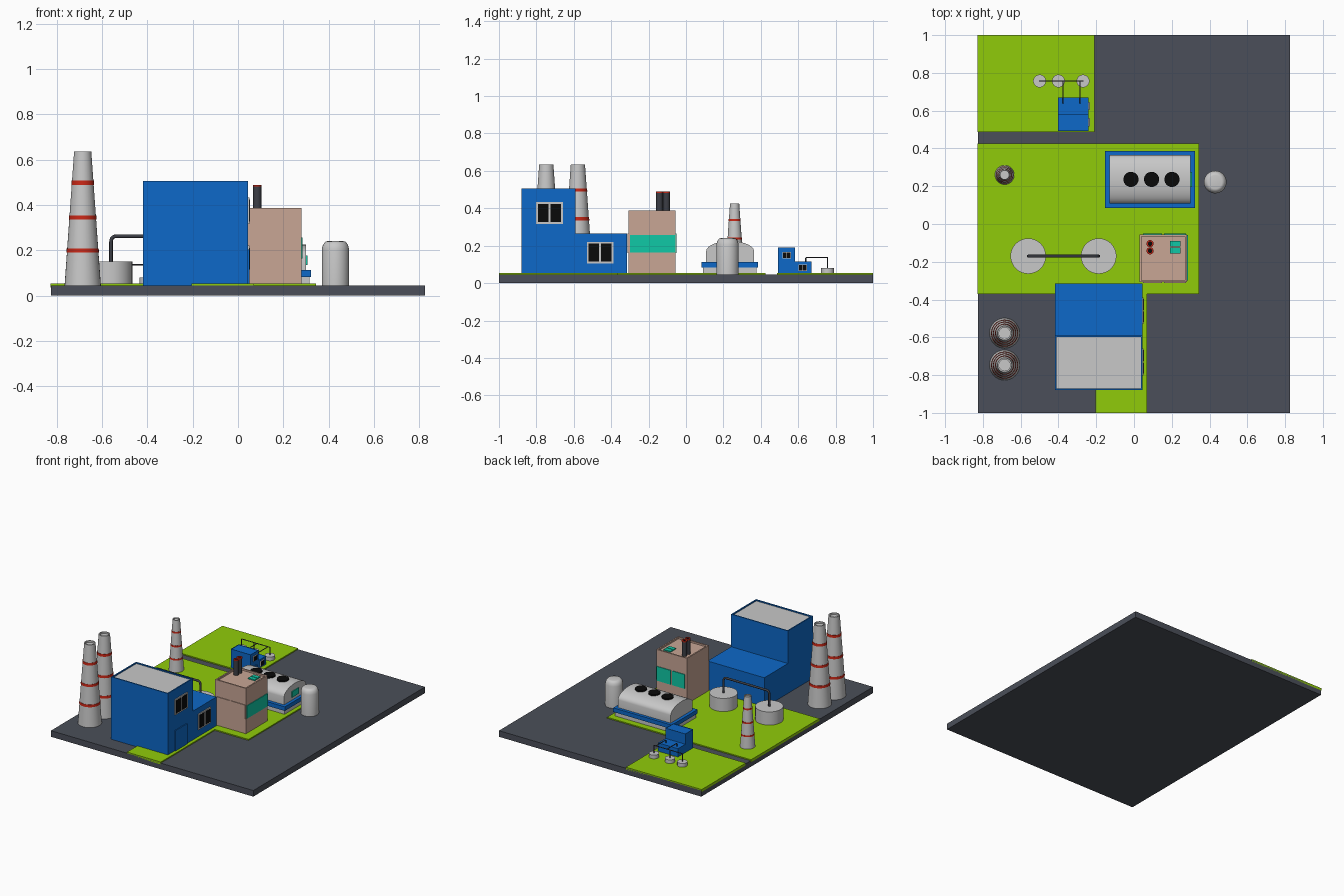
import bpy, bmesh, math
from mathutils import Vector

cube = bpy.data.objects.get("Cube")
if cube:
    bpy.data.objects.remove(cube, do_unlink=True)


def material(name, r, g, b):
    m = bpy.data.materials.new(name)
    m.use_nodes = True
    m.diffuse_color = (r, g, b, 1)
    m.node_tree.nodes["Principled BSDF"].inputs["Base Color"].default_value = (r, g, b, 1)
    return m


ASPHALT = material("asphalt", .07, .078, .1)
GRASS = material("grass green", .28, .6, .003)
BLUE = material("wall blue", .004, .14, .58)
GREY = material("light grey", .58, .58, .58)
RED = material("band red", .58, .02, .008)
TAN = material("wall tan", .58, .38, .3)
TEAL = material("glass teal", .005, .58, .38)
BLACK = material("pane black", .003, .003, .003)
CHARCOAL = material("pipe charcoal", .045, .048, .06)


def finish(name, bm, mats, smooth=False):
    me = bpy.data.meshes.new(name)
    bmesh.ops.recalc_face_normals(bm, faces=bm.faces)
    bm.to_mesh(me)
    bm.free()
    for m in mats:
        me.materials.append(m)
    ob = bpy.data.objects.new(name, me)
    bpy.context.collection.objects.link(ob)
    if smooth:
        bpy.ops.object.select_all(action="DESELECT")
        ob.select_set(True)
        bpy.context.view_layer.objects.active = ob
        bpy.ops.object.shade_smooth_by_angle(angle=math.radians(40))
    return ob


def box(name, xs, ys, zs, mat, roof=None, rim=0, depth=0):
    """Box from ranges; a rim makes a sunken roof in the roof material."""
    bm = bmesh.new()
    bmesh.ops.create_cube(bm, size=1)
    for v in bm.verts:
        v.co = [r[0] if c < 0 else r[1] for c, r in zip(v.co, (xs, ys, zs))]
    if rim:
        top = max(bm.faces, key=lambda f: f.calc_center_median().z)
        bmesh.ops.inset_region(bm, faces=[top], thickness=rim)
        ext = bmesh.ops.extrude_face_region(bm, geom=[top])["geom"]
        bmesh.ops.translate(bm, vec=(0, 0, -depth), verts=[v for v in ext if isinstance(v, bmesh.types.BMVert)])
        for f in ext:
            if isinstance(f, bmesh.types.BMFace):
                f.material_index = 1
        if top.is_valid:
            bm.faces.remove(top)
    return finish(name, bm, [mat, roof or mat])


def lathe(name, x, y, profile, mat, sides=32):
    """Revolve (radius, z) points around a vertical axis."""
    bm = bmesh.new()
    vs = [bm.verts.new((x + r, y, z)) for r, z in profile]
    es = [bm.edges.new(p) for p in zip(vs, vs[1:])]
    bmesh.ops.spin(bm, geom=vs + es, cent=(x, y, 0), axis=(0, 0, 1), angle=math.tau, steps=sides)
    bmesh.ops.remove_doubles(bm, verts=bm.verts, dist=1e-5)
    return finish(name, bm, [mat], True)


def pipe(name, points, radius, bend):
    """Round pipe through corner points, with rounded bends."""
    pts = [Vector(p) for p in points]
    path = [pts[0]]
    for a, b, c in zip(pts, pts[1:], pts[2:]):
        p, q = b + (a - b).normalized() * bend, b + (c - b).normalized() * bend
        for i in range(6):
            t = i / 5
            path.append(p * (1 - t) ** 2 + b * 2 * t * (1 - t) + q * t * t)
    path.append(pts[-1])
    cu = bpy.data.curves.new(name, "CURVE")
    cu.dimensions = "3D"
    cu.bevel_depth = radius
    cu.bevel_resolution = 2
    cu.use_fill_caps = True
    sp = cu.splines.new("POLY")
    sp.points.add(len(path) - 1)
    for s, p in zip(sp.points, path):
        s.co = (*p, 1)
    cu.materials.append(CHARCOAL)
    bpy.context.collection.objects.link(bpy.data.objects.new(name, cu))


# Ground and lawns
GZ, LZ = .045, .053
box("ground_slab", (-.825, .825), (-1, 1), (0, GZ), ASPHALT)
box("back_lawn", (-.828, -.21), (.487, 1), (GZ - .01, LZ), GRASS)
box("middle_lawn", (-.828, .345), (-.37, .425), (GZ - .01, LZ), GRASS)
box("front_lawn", (-.205, .07), (-1, -.37), (GZ - .01, LZ), GRASS)


# Blue stepped halls with windows and door on the +x wall
def window(name, x, ys, zs, t):
    box(name + "_frame", (x - .002, x + .006), ys, zs, GREY)
    mid = sum(ys) / 2
    for side, (a, b) in (("front", (ys[0] + t, mid - t / 2)), ("back", (mid + t / 2, ys[1] - t))):
        box(f"{name}_{side}_pane", (x, x + .008), (a, b), (zs[0] + t, zs[1] - t), BLACK)


def hall(name, xs, y, s, roof):
    def Y(*v): return [y + s * a for a in v]
    def Z(*v): return [GZ + s * a for a in v]
    box(name + "_tower", xs, Y(0, .29), Z(0, .46), BLUE, roof, .012 * s, .008 * s)
    box(name + "_annex", xs, Y(.29, .565), Z(0, .22), BLUE)
    window(name + "_tower_window", xs[1], Y(.078, .222), Z(.272, .388), .01 * s)
    window(name + "_annex_window", xs[1], Y(.35, .492), Z(.06, .176), .01 * s)
    box(name + "_door", (xs[1], xs[1] + .006), Y(.08, .218), Z(0, .158), BLUE)


hall("main_hall", (-.418, .045), -.88, 1, GREY)
hall("small_hall", (-.403, -.241), .492, .315, BLUE)

# Tan office block
box("office_block", (.03, .28), (-.308, -.055), (GZ, .387), TAN, TAN, .014, .012)
for i, (a, b) in enumerate(((.048, .148), (.16, .275))):
    box(f"office_front_panel_{i}", (a, b), (-.313, -.306), (.16, .265), TAN)
    box(f"office_back_window_{i}", (a, b), (-.057, -.05), (.16, .265), TEAL)
box("office_side_window", (.278, .285), (-.3, -.058), (.163, .257), TEAL)
for i, y in enumerate((-.104, -.142)):
    lathe(f"office_flue_{i}", .085, y, [(0, .37), (.018, .37), (.018, .482), (0, .482)], CHARCOAL, 16)
    lathe(f"office_flue_band_{i}", .085, y, [(.0, .481), (.019, .481), (.019, .489), (.012, .489), (.012, .484)], RED, 16)
    lathe(f"office_flue_mouth_{i}", .085, y, [(.0, .485), (.013, .485)], BLACK, 16)
for i, y in enumerate((-.155, -.12)):
    box(f"office_skylight_{i}", (.19, .245), (y, y + .03), (.374, .383), TEAL)

# Barrel-roofed workshop
box("workshop_base", (-.145, .315), (.092, .378), (GZ, .085), GREY)
box("workshop_band", (-.153, .323), (.084, .386), (.083, .113), BLUE)
bm = bmesh.new()
section = [(.108, .11), (.108, .17)]
for i in range(1, 14):
    a = math.pi * (1 - i / 14)
    section.append((.236 + .128 * math.cos(a), .17 + .055 * math.sin(a)))
section += [(.364, .17), (.364, .11)]
face = bm.faces.new([bm.verts.new((-.13, y, z)) for y, z in section])
ext = bmesh.ops.extrude_face_region(bm, geom=[face])["geom"]
bmesh.ops.translate(bm, vec=(.43, 0, 0), verts=[v for v in ext if isinstance(v, bmesh.types.BMVert)])
finish("workshop_roof", bm, [GREY], True)
for i, x in enumerate((-.016, .093, .201)):
    lathe(f"workshop_vent_{i}", x, .236, [(0, .2), (.04, .2), (.04, .234), (0, .234)], BLACK)
box("workshop_end_window", (.298, .306), (.196, .276), (.135, .178), TEAL)

# Silo
lathe("silo", .43, .222, [(0, GZ), (.06, GZ), (.06, .205), (.055, .225), (.044, .238), (.036, .24), (0, .24)], GREY)


# Banded chimneys
def chimney(name, x, y, s):
    def radius(h): return s * (.08 - .042 * h / .59)
    top = GZ + .59 * s
    lathe(name, x, y, [(0, GZ), (radius(0), GZ), (radius(.59), top), (.03 * s, top),
                       (.03 * s, top - .012 * s), (0, top - .012 * s)], GREY)
    for i, h in enumerate((.155, .3, .453)):
        lo, hi = h - .009, h + .009
        lathe(f"{name}_band_{i}", x, y, [(radius(lo) - .004 * s, GZ + lo * s), (radius(lo) + .002 * s, GZ + lo * s),
                                         (radius(hi) + .002 * s, GZ + hi * s), (radius(hi) - .004 * s, GZ + hi * s)], RED)


chimney("front_chimney", -.685, -.747, 1)
chimney("second_chimney", -.685, -.578, 1)
chimney("back_chimney", -.685, .26, .645)

# Storage tanks and pipework
for i, x in enumerate((-.56, -.187)):
    lathe(f"large_tank_{i}", x, -.17, [(0, GZ), (.094, GZ), (.094, .15), (0, .15)], GREY)
pipe("large_tank_pipe", [(-.56, -.17, .14), (-.56, -.17, .262), (-.187, -.17, .262), (-.187, -.17, .14)], .008, .025)
for i, x in enumerate((-.5, -.4, -.27)):
    lathe(f"small_tank_{i}", x, .757, [(0, GZ), (.034, GZ), (.034, .08), (0, .08)], GREY, 24)
    pipe(f"small_tank_riser_{i}", [(x, .757, .075), (x, .757, .137)], .003, .005)
pipe("small_tank_header", [(-.5, .757, .137), (-.27, .757, .137)], .003, .005)
for i, x in enumerate((-.375, -.285)):
    pipe(f"small_hall_pipe_{i}", [(x, .64, .1), (x, .64, .137), (x, .757, .137)], .003, .008)
